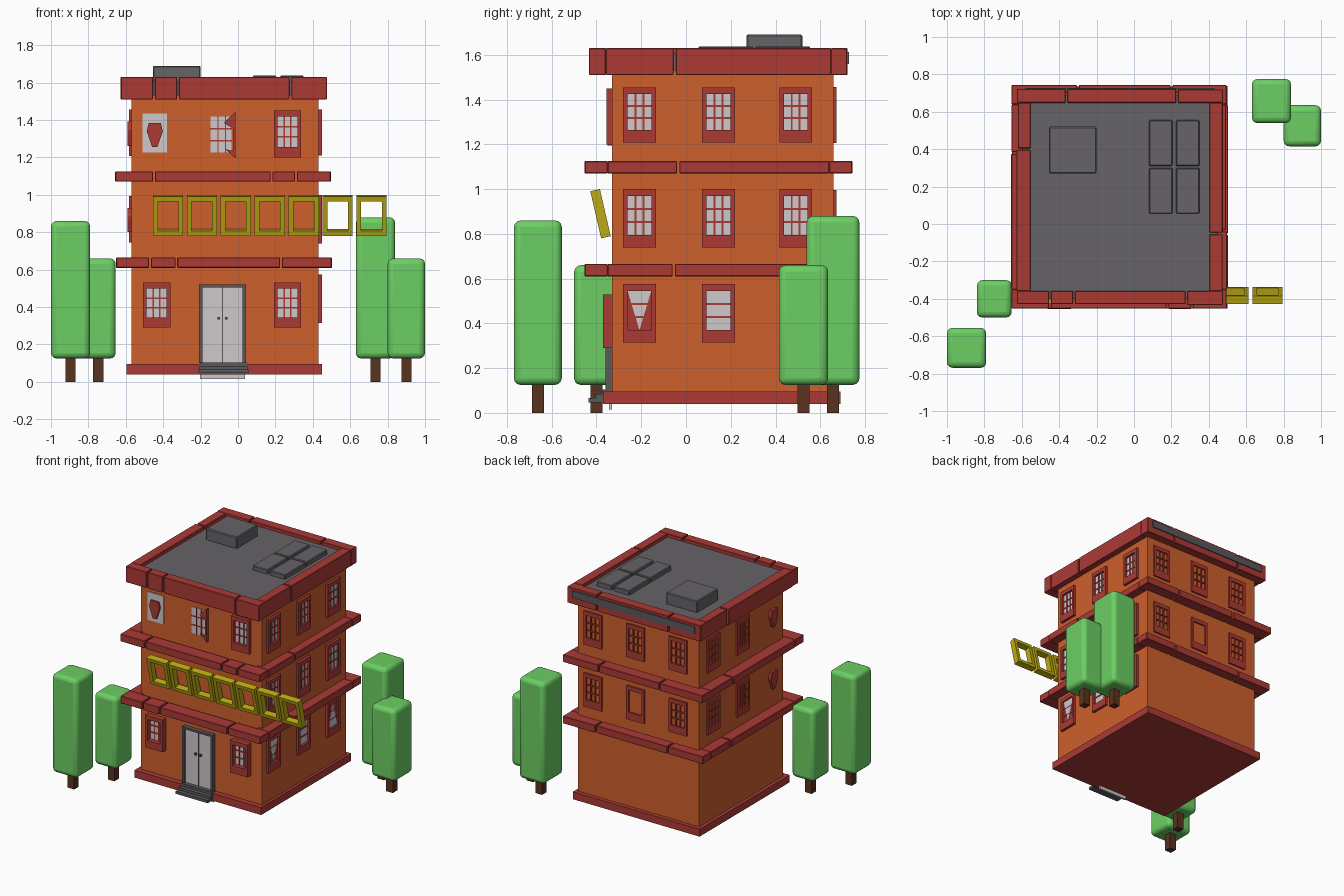
import bpy, bmesh, random
from math import radians, pi
from mathutils import Matrix, Vector

random.seed(4)
cube = bpy.data.objects.get("Cube")
if cube:
    bpy.data.objects.remove(cube)


def material(name, r, g, b):
    m = bpy.data.materials.new(name)
    m.use_nodes = True
    m.diffuse_color = (r, g, b, 1)
    m.node_tree.nodes["Principled BSDF"].inputs["Base Color"].default_value = (r, g, b, 1)
    return m


ORANGE = material("orange wall", 0.62, 0.115, 0.026)
RED = material("brick red", 0.41, 0.042, 0.036)
GREEN = material("leaf green", 0.15, 0.62, 0.125)
GREY = material("roof grey", 0.135, 0.125, 0.14)
SLATE = material("slate grey", 0.1, 0.1, 0.11)
YELLOW = material("sign yellow", 0.5, 0.41, 0.006)
PALE = material("pale glass", 0.62, 0.58, 0.59)
BROWN = material("bark brown", 0.1, 0.033, 0.014)


class Part:
    """Collects boxes and flat shards into one object."""

    def __init__(self, name, matrix=Matrix()):
        self.name, self.matrix, self.bm, self.mats = name, matrix, bmesh.new(), []

    def paint(self, faces, mat):
        if mat not in self.mats:
            self.mats.append(mat)
        for f in faces:
            f.material_index = self.mats.index(mat)

    def box(self, x, y, z, mat):
        size = Vector((x[1] - x[0], y[1] - y[0], z[1] - z[0]))
        mid = Vector((x[0] + x[1], y[0] + y[1], z[0] + z[1])) / 2
        m = Matrix.Translation(mid) @ Matrix.Diagonal((*size, 1))
        verts = bmesh.ops.create_cube(self.bm, size=1, matrix=m)["verts"]
        self.paint({f for v in verts for f in v.link_faces}, mat)
        return self

    def shard(self, points, y0, y1, mat):
        near = [self.bm.verts.new((px, y0, pz)) for px, pz in points]
        far = [self.bm.verts.new((px, y1, pz)) for px, pz in points]
        faces = [self.bm.faces.new(near), self.bm.faces.new(far[::-1])]
        for i in range(len(points)):
            j = (i + 1) % len(points)
            faces.append(self.bm.faces.new((near[j], near[i], far[i], far[j])))
        self.paint(faces, mat)
        return self

    def done(self, bevel=0, segments=1):
        bmesh.ops.recalc_face_normals(self.bm, faces=self.bm.faces)
        mesh = bpy.data.meshes.new(self.name)
        self.bm.to_mesh(mesh)
        self.bm.free()
        for m in self.mats:
            mesh.materials.append(m)
        ob = bpy.data.objects.new(self.name, mesh)
        ob.matrix_world = self.matrix
        bpy.context.collection.objects.link(ob)
        if bevel:
            mod = ob.modifiers.new("rounded", 'BEVEL')
            mod.width, mod.segments = bevel, segments
        return ob


# Body, plinth and roof
X0, X1, Y0, Y1 = -0.57, 0.43, -0.33, 0.66
Part("walls").box((X0, X1), (Y0, Y1), (0.06, 1.59), ORANGE).done()
Part("plinth").box((-0.595, 0.45), (-0.37, 0.69), (0.04, 0.095), RED).done()
Part("roof_deck").box((-0.6, 0.45), (-0.4, 0.69), (1.53, 1.605), GREY).done()
Part("roof_box").box((-0.455, -0.2), (0.27, 0.52), (1.6, 1.69), GREY).done(0.006)
for px in (0.08, 0.225):
    for py in (0.055, 0.31):
        Part("roof_panel").box((px, px + 0.125), (py, py + 0.245), (1.6, 1.638), GREY).done(0.005)


# Rings of trim stones with narrow joints
def ring(name, x, y, z, depth, joints):
    part = Part(name)
    front, right, back, left = joints

    def run(a, b, cuts):
        ends = [a, *cuts, b]
        for i in range(len(ends) - 1):
            lo = ends[i] + (0.005 if i else 0)
            hi = ends[i + 1] - (0.005 if i < len(ends) - 2 else 0)
            yield (lo, hi), random.uniform(-0.004, 0.004)

    for s, j in run(*x, front):
        part.box(s, (y[0] + j, y[0] + depth), z, RED)
    for s, j in run(*x, back):
        part.box(s, (y[1] - depth, y[1] + j), z, RED)
    for s, j in run(y[0] + depth, y[1] - depth, right):
        part.box((x[1] - depth, x[1] + j), s, z, RED)
    for s, j in run(y[0] + depth, y[1] - depth, left):
        part.box((x[0] + j, x[0] + depth), s, z, RED)
    part.done(0.003)


ring("lower_ledge", (-0.65, 0.5), (-0.45, 0.735), (0.61, 0.665), 0.1,
     ((-0.47, -0.33, 0.23), (-0.055,), (-0.36, 0.23), (0.4,)))
ring("upper_ledge", (-0.655, 0.495), (-0.45, 0.74), (1.07, 1.125), 0.1,
     ((-0.45, 0.18, 0.31), (-0.035,), (-0.3, 0.2), (0.38,)))
ring("parapet", (-0.625, 0.475), (-0.43, 0.72), (1.51, 1.63), 0.072,
     ((-0.45, -0.32, 0.28), (-0.05,), (-0.36, 0.23), (0.4,)))
Part("back_gutter").box((-0.58, 0.43), (0.7, 0.728), (1.56, 1.612), SLATE).done()


# Windows are built facing the front and turned to their wall
def on_wall(side, u, z):
    origin, turn = {"front": ((u, Y0), 0), "right": ((X1, u), 90),
                    "back": ((u, Y1), 180), "left": ((X0, u), -90)}[side]
    return Matrix.Translation((*origin, z)) @ Matrix.Rotation(radians(turn), 4, 'Z')


GEM = [(-0.032, 0.06), (0.032, 0.06), (0.043, 0.015), (0.014, -0.07), (-0.014, -0.07), (-0.043, 0.015)]


def window(side, u, z, out, style="grid", glass=True, h=0.125):
    p = Part(side + "_window", on_wall(side, u, z))
    w, pw, top, low = 0.073, 0.053, h - 0.03, -h + 0.055
    if style == "gem":
        if glass:
            p.box((-0.066, 0.066), (-0.006, 0.01), (-0.1, 0.11), PALE)
        p.shard(GEM, -0.02, 0.01, RED)
        return p.done()
    if style == "torn":
        p.box((-0.066, 0.045), (-0.006, 0.01), (-0.1, 0.095), PALE)
        for bx in (-0.03, 0.01):
            p.box((bx, bx + 0.007), (-0.009, 0), (-0.1, 0.095), RED)
        for bz in (-0.04, 0.025):
            p.box((-0.066, 0.045), (-0.009, 0), (bz, bz + 0.007), RED)
        p.shard([(0.067, 0.12), (0.005, 0.06), (0.067, 0.02)], -out, 0.01, RED)
        p.shard([(0.067, -0.05), (0.05, -0.09), (0.01, -0.08), (0.067, -0.13)], -out, 0.01, RED)
        p.box((0.052, 0.067), (-out, 0.01), (-0.1, 0.1), RED)
        return p.done()
    # surround
    for s in ((-w, -pw), (pw, w)):
        p.box(s, (-out, 0.01), (-h, h), RED)
    p.box((-pw, pw), (-out, 0.01), (top, h), RED)
    p.box((-pw, pw), (-out, 0.01), (-h, low), RED)
    # glass and glazing bars
    if style in ("down", "up"):
        p.box((-pw, pw), (-0.004, 0.01), (low, top), RED)
        a, b = (top, low) if style == "down" else (low, top)
        p.shard([(-pw, a), (pw, a), (0, b)], -0.008, 0, PALE)
    elif glass:
        p.box((-pw, pw), (-0.004, 0.01), (low, top), PALE)
    bar = 0.004
    if style == "grid":
        for k in (-1, 1):
            c = k * pw / 3
            p.box((c - bar, c + bar), (-0.009, 0), (low, top), RED)
    if style != "empty":
        for k in (1, 2):
            c = low + (top - low) * k / 3
            p.box((-pw, pw), (-0.009, 0), (c - bar, c + bar), RED)
    p.done()


for u in (-0.435, 0.265):
    window("front", u, 0.41, 0.04, h=0.12)
window("front", -0.445, 1.325, 0.02, "gem")
window("front", -0.08, 1.325, 0.02, "torn")
window("front", 0.265, 1.325, 0.025)

for z, styles in ((1.332, ("grid",) * 3), (0.87, ("grid",) * 3), (0.445, ("down", "bars", "up"))):
    for u, style in zip((-0.208, 0.145, 0.49), styles):
        window("right", u, z, 0.02, style, h=0.13 if z < 1 else 0.123)
for z in (1.332, 0.87):
    for u in (-0.4, -0.05, 0.3):
        window("back", u, z, 0.012, "empty" if z < 1 and u == -0.05 else "grid", False)
    for u in (0.5, 0.15):
        window("left", u, z, 0.012, "grid", False)
    window("left", -0.2, z, 0.012, "gem", False)

# Double door, surround, knobs and steps
door = Part("double_door", Matrix.Translation((-0.083, Y0, 0)))
door.box((-0.12, 0.12), (-0.015, 0), (0.015, 0.51), PALE)
for s in ((-0.125, -0.108), (0.108, 0.125)):
    door.box(s, (-0.03, 0), (0.1, 0.52), SLATE)
door.box((-0.108, 0.108), (-0.03, 0), (0.505, 0.52), SLATE)
door.box((-0.003, 0.003), (-0.018, 0), (0.1, 0.505), SLATE)
for k in (-0.02, 0.02):
    door.box((k - 0.007, k + 0.007), (-0.03, 0), (0.333, 0.347), SLATE)
door.done()
steps = Part("door_steps")
for i in range(3):
    steps.box((-0.21 + 0.004 * i, 0.055 - 0.004 * i), (-0.435 + 0.03 * i, Y0),
              (0.047 + 0.019 * i, 0.066 + 0.019 * i), SLATE)
steps.done()

# Tilted row of open sign frames
for i in range(7):
    m = Matrix.Translation((-0.374 + 0.1813 * i, -0.382, 0.89)) @ Matrix.Rotation(radians(13), 4, 'X')
    f = Part("sign_frame", m)
    for s in ((-0.081, -0.055), (0.055, 0.081)):
        f.box(s, (-0.022, 0.022), (-0.108, 0.108), YELLOW)
    for s in ((-0.108, -0.08), (0.08, 0.108)):
        f.box((-0.055, 0.055), (-0.022, 0.022), s, YELLOW)
    f.done()

# Trees: centre, half widths and top height
for x, y, hx, hy, top in ((-0.895, -0.662, 0.105, 0.107, 0.86), (-0.747, -0.4, 0.093, 0.1, 0.66),
                          (0.735, 0.657, 0.105, 0.118, 0.88), (0.9, 0.525, 0.1, 0.11, 0.66)):
    crown = Part("tree_crown").box((x - hx, x + hx), (y - hy, y + hy), (0.125, top), GREEN).done(0.03, 3)
    bpy.ops.object.select_all(action='DESELECT')
    crown.select_set(True)
    bpy.context.view_layer.objects.active = crown
    bpy.ops.object.shade_smooth_by_angle(angle=radians(40))
    Part("tree_trunk").box((x - 0.027, x + 0.027), (y - 0.027, y + 0.027), (0, 0.14), BROWN).done()
